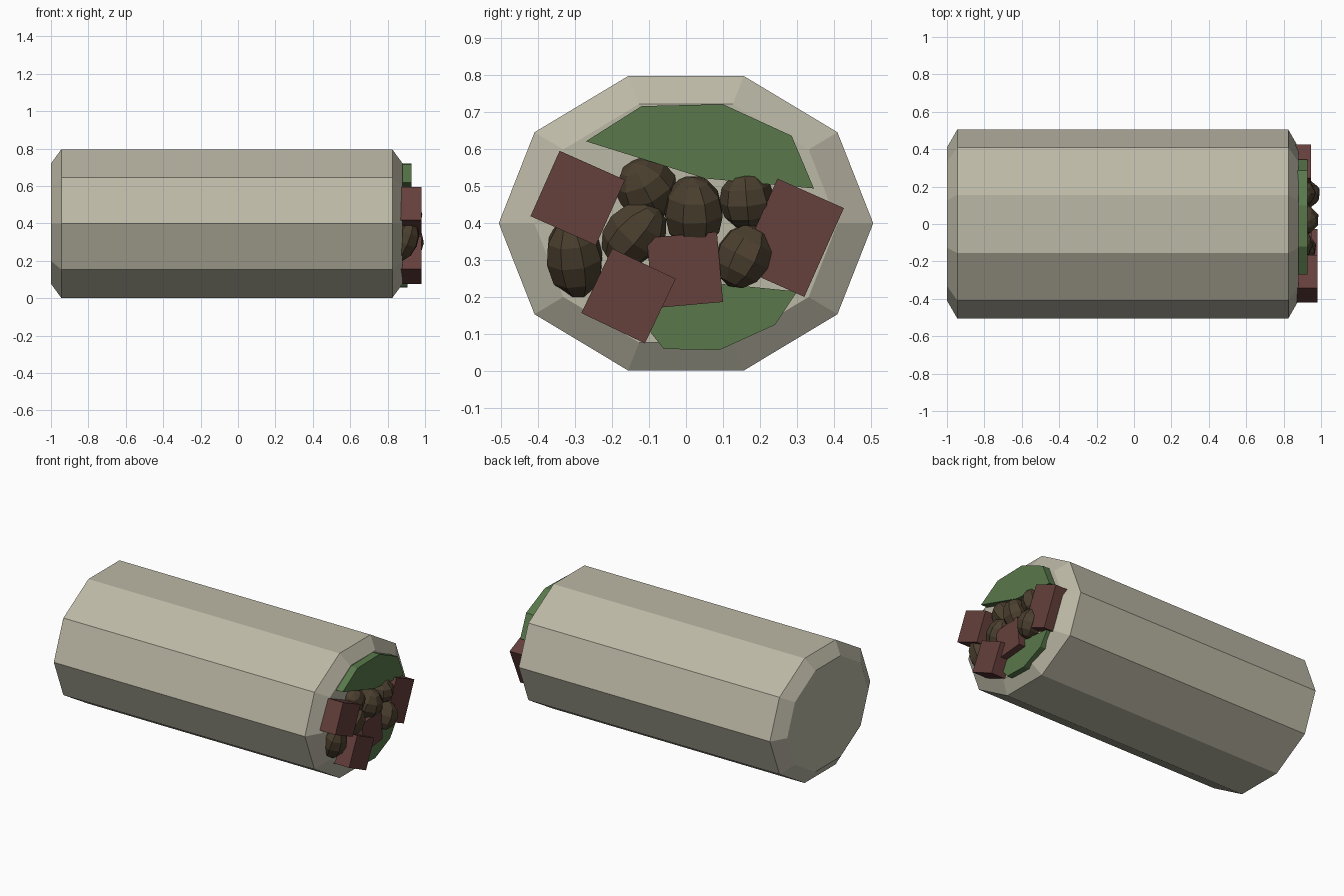
import bpy, bmesh
from math import cos, sin, pi, radians
from mathutils import Matrix, Euler

if "Cube" in bpy.data.objects:
    bpy.data.objects.remove(bpy.data.objects["Cube"])


def material(name, rgb):
    m = bpy.data.materials.new(name)
    m.diffuse_color = (*rgb, 1)
    m.use_nodes = True
    m.node_tree.nodes["Principled BSDF"].inputs["Base Color"].default_value = m.diffuse_color
    return m


TAN = material("tortilla", (0.50, 0.48, 0.38))
GREEN = material("lettuce", (0.10, 0.19, 0.07))
RED = material("meat", (0.13, 0.05, 0.045))
BROWN = material("bean", (0.07, 0.05, 0.028))


def finish(name, bm, mat):
    bmesh.ops.recalc_face_normals(bm, faces=bm.faces)
    mesh = bpy.data.meshes.new(name)
    bm.to_mesh(mesh)
    bm.free()
    mesh.materials.append(mat)
    ob = bpy.data.objects.new(name, mesh)
    bpy.context.collection.objects.link(ob)


def loft(name, rings, mat):
    """Skin a list of equal-length point rings and cap both ends."""
    bm = bmesh.new()
    vs = [[bm.verts.new(p) for p in ring] for ring in rings]
    n = len(vs[0])
    for a, b in zip(vs, vs[1:]):
        for i in range(n):
            j = (i + 1) % n
            bm.faces.new((a[i], a[j], b[j], b[i]))
    bm.faces.new(vs[0])
    bm.faces.new(vs[-1])
    finish(name, bm, mat)


# Ten-sided wrap with chamfered ends
def decagon(x, s):
    return [(x, 0.505 * s * cos(i * pi / 5), 0.399 + 0.4176 * s * sin(i * pi / 5))
            for i in range(10)]


loft("tortilla_wrap", [decagon(-1, 0.81), decagon(-0.945, 1),
                       decagon(0.825, 1), decagon(0.88, 0.81)], TAN)

# Lettuce slabs: outline in (y, z)
leaves = [
    ("lettuce_top", 0.927, [(-0.27, 0.62), (-0.12, 0.715), (0.10, 0.72),
                            (0.285, 0.635), (0.345, 0.493), (0.05, 0.52)]),
    ("lettuce_bottom", 0.905, [(-0.14, 0.16), (-0.06, 0.06), (0.09, 0.057),
                               (0.24, 0.125), (0.30, 0.215), (0.10, 0.235)]),
]
for name, x, pts in leaves:
    loft(name, [[(0.86, y, z) for y, z in pts], [(x, y, z) for y, z in pts]], GREEN)

# Meat cubes: front x, centre y, z, width, height, roll
cubes = [(0.98, -0.292, 0.467, 0.193, 0.193, -24),
         (0.945, 0.283, 0.36, 0.196, 0.262, -24),
         (0.95, -0.003, 0.273, 0.19, 0.19, 5),
         (0.98, -0.155, 0.203, 0.19, 0.193, -25.5)]
for k, (x, y, z, w, h, roll) in enumerate(cubes):
    bm = bmesh.new()
    bmesh.ops.create_cube(bm, size=1, matrix=Matrix.Translation((x - 0.055, y, z))
                          @ Matrix.Rotation(radians(roll), 4, 'X')
                          @ Matrix.Diagonal((0.11, w, h, 1)))
    finish(f"meat_cube_{k + 1}", bm, RED)

# Faceted beans: centre, radii, rotation
beans = [((0.885, -0.30, 0.305), (0.08, 0.08, 0.115), (15, 20, 20)),
         ((0.875, -0.105, 0.49), (0.08, 0.085, 0.09), (30, 25, 10)),
         ((0.895, -0.14, 0.37), (0.08, 0.08, 0.10), (-40, 20, 0)),
         ((0.90, 0.02, 0.43), (0.09, 0.083, 0.10), (10, 20, 25)),
         ((0.885, 0.165, 0.46), (0.09, 0.075, 0.08), (5, 10, 0)),
         ((0.91, 0.155, 0.31), (0.09, 0.075, 0.09), (-25, 10, 20))]
for k, (c, r, rot) in enumerate(beans):
    bm = bmesh.new()
    m = (Matrix.Translation(c) @ Euler([radians(a) for a in rot]).to_matrix().to_4x4()
         @ Matrix.Diagonal((*r, 1)))
    bmesh.ops.create_uvsphere(bm, u_segments=8, v_segments=6, radius=1, matrix=m)
    finish(f"bean_{k + 1}", bm, BROWN)
